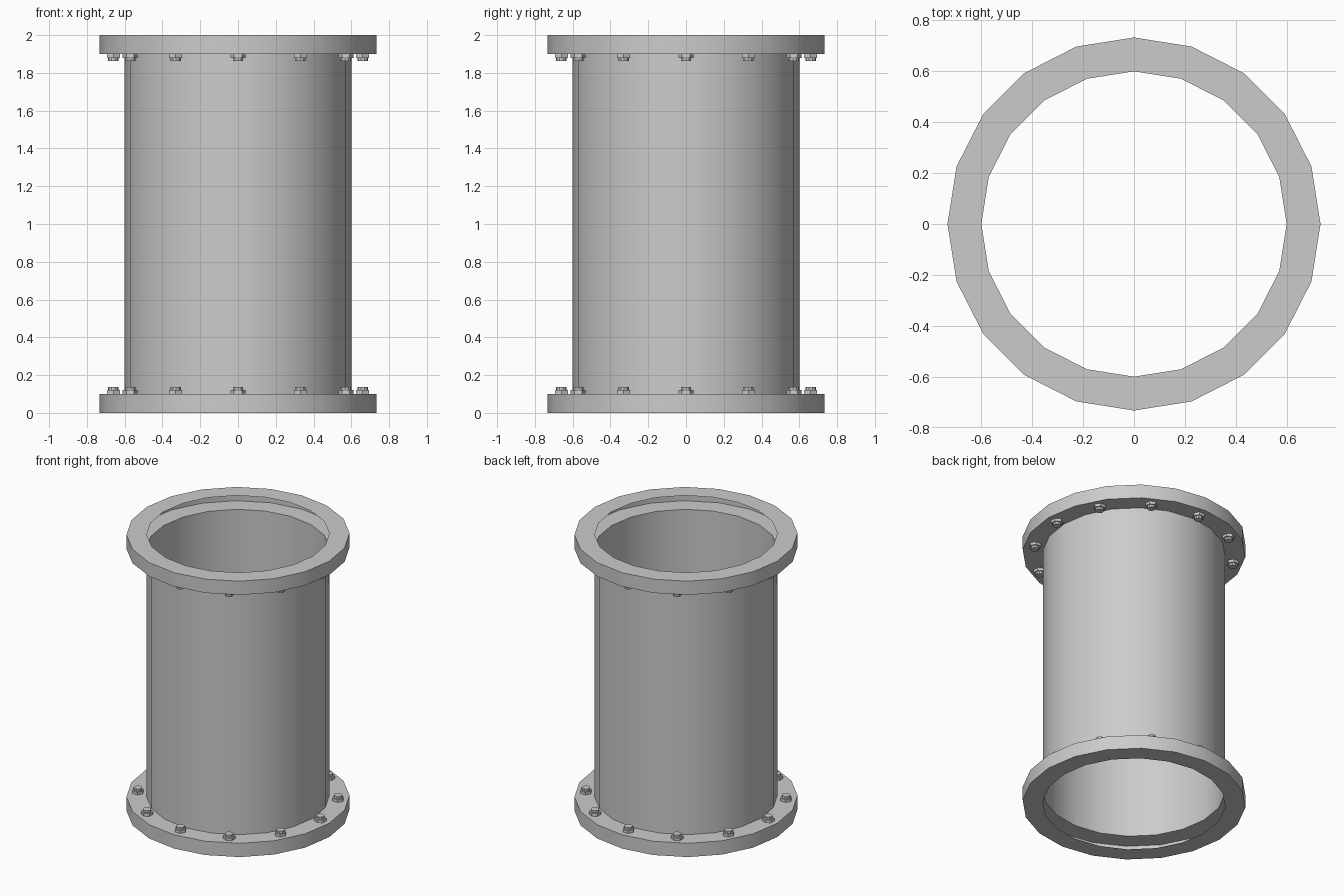
import bpy
import math

cube = bpy.data.objects.get("Cube")
if cube:
    bpy.data.objects.remove(cube, do_unlink=True)

SIDES, BOLTS = 20, 12
PIPE_R, FLANGE_R, BOLT_R = 0.6, 0.733, 0.66
HEIGHT, THICK = 2.0, 0.1

steel = bpy.data.materials.new("grey steel")
steel.use_nodes = True
colour = (0.6, 0.6, 0.6, 1)
steel.diffuse_color = colour
steel.node_tree.nodes["Principled BSDF"].inputs["Base Color"].default_value = colour


def ring_shell(name, profile, sides, cap=False, turn=0.0):
    """Revolve an (r, z) profile; optionally close its last ring."""
    verts = [(r * math.cos(turn + math.tau * i / sides),
              r * math.sin(turn + math.tau * i / sides), z)
             for r, z in profile for i in range(sides)]
    faces = []
    for k in range(len(profile) - 1):
        for i in range(sides):
            j = (i + 1) % sides
            a, b = k * sides, (k + 1) * sides
            faces.append((a + i, a + j, b + j, b + i))
    if cap:
        faces.append(tuple(range(len(verts) - sides, len(verts))))
    mesh = bpy.data.meshes.new(name)
    mesh.from_pydata(verts, [], faces)
    mesh.materials.append(steel)
    obj = bpy.data.objects.new(name, mesh)
    bpy.context.collection.objects.link(obj)
    return obj


def smooth(obj):
    bpy.ops.object.select_all(action="DESELECT")
    obj.select_set(True)
    bpy.context.view_layer.objects.active = obj
    bpy.ops.object.shade_smooth_by_angle(angle=math.radians(30))


# Open pipe between the flanges
smooth(ring_shell("pipe", [(PIPE_R, THICK), (PIPE_R, HEIGHT - THICK)], SIDES))

# Hollow flanges, open towards the bore
for name, z in (("bottom_flange", 0), ("top_flange", HEIGHT - THICK)):
    smooth(ring_shell(name, [(PIPE_R, z), (FLANGE_R, z),
                             (FLANGE_R, z + THICK), (PIPE_R, z + THICK)], SIDES))

# Hexagonal nuts with a bolt end, standing on the inner face of each flange
nut = ring_shell("nut", [(0.04, 0), (0.04, 0.02)], 6, True, math.pi / 2)
stud = ring_shell("bolt_end", [(0.028, 0.02), (0.028, 0.037)], 10, True)
smooth(stud)
for level, z, flip in (("bottom", THICK, 0), ("top", HEIGHT - THICK, math.pi)):
    for i in range(BOLTS):
        angle = math.tau * i / BOLTS
        for part in (nut, stud):
            obj = bpy.data.objects.new(f"{level}_{part.name}_{i + 1}", part.data)
            obj.location = (BOLT_R * math.cos(angle), BOLT_R * math.sin(angle), z)
            obj.rotation_euler = (flip, 0, angle)
            bpy.context.collection.objects.link(obj)
for part in (nut, stud):
    bpy.data.objects.remove(part)
